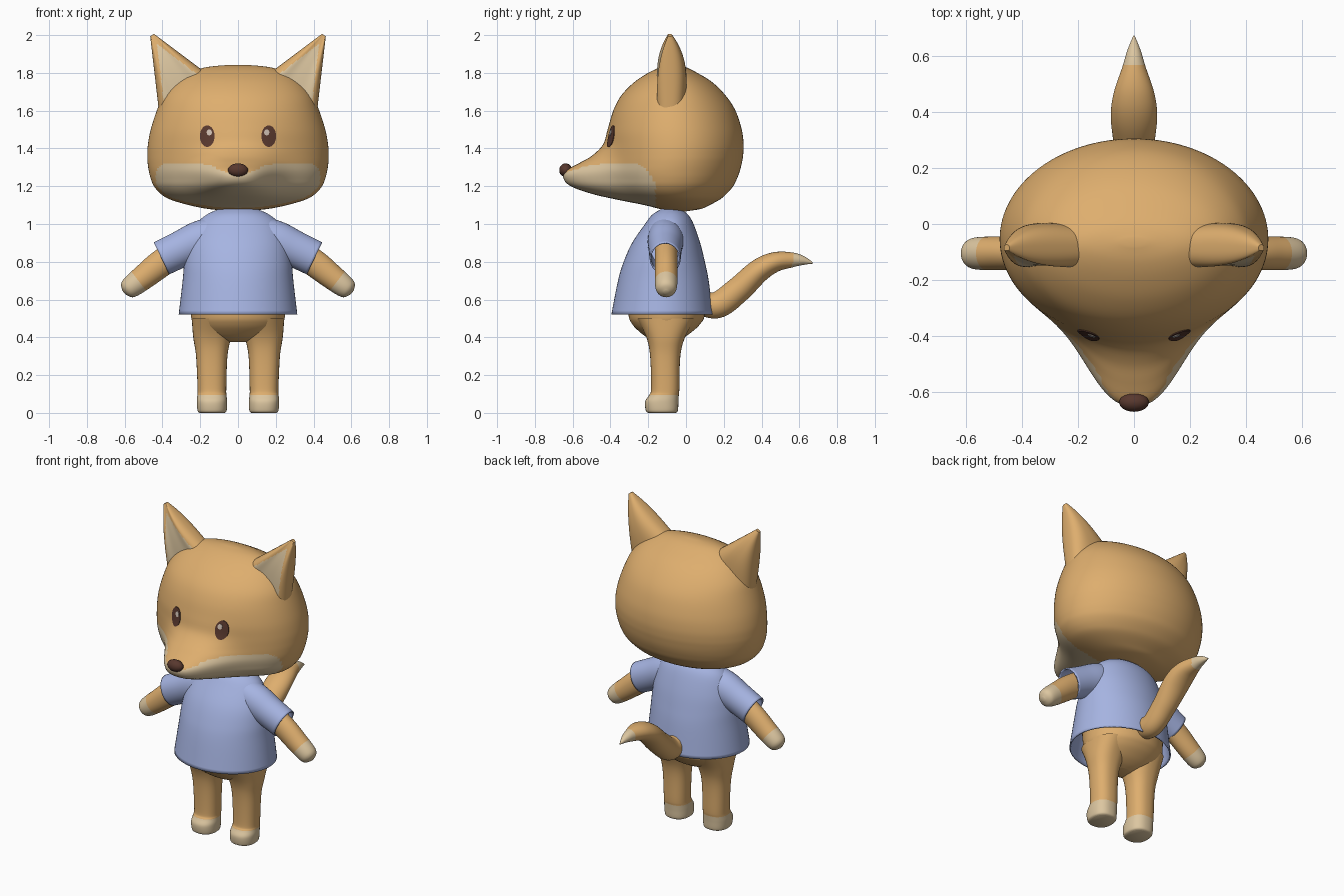
import bpy, bmesh, math
from mathutils import Vector
from mathutils.bvhtree import BVHTree

if "Cube" in bpy.data.objects:
    bpy.data.objects.remove(bpy.data.objects["Cube"])


def material(name, r, g, b):
    m = bpy.data.materials.new(name)
    lin = [((c / 255 + 0.055) / 1.055) ** 2.4 for c in (r, g, b)]
    m.diffuse_color = (*lin, 1)
    m.use_nodes = True
    m.node_tree.nodes["Principled BSDF"].inputs["Base Color"].default_value = m.diffuse_color
    return m


FUR = material("tan fur", 222, 174, 110)
CREAM = material("cream fur", 220, 198, 160)
BLUE = material("blue cloth", 166, 180, 226)
BROWN = material("dark brown", 88, 56, 46)
GLINT = material("eye glint", 205, 190, 178)


def spline(rows, k):
    """Catmull-Rom resampling of rows of numbers, k steps per span."""
    out = []
    for i in range(len(rows) - 1):
        a, b, c, d = (rows[max(i - 1, 0)], rows[i], rows[i + 1],
                      rows[min(i + 2, len(rows) - 1)])
        for j in range(k):
            t = j / k
            out.append([0.5 * (2 * q + (r - p) * t + (2 * p - 5 * q + 4 * r - s) * t * t
                               + (3 * q - p - 3 * r + s) * t ** 3)
                        for p, q, r, s in zip(a, b, c, d)])
    out.append(list(rows[-1]))
    return out


def skin(name, rings, mats, rule=None, caps=(True, True), mirror=False, thick=0):
    """Bridge closed rings of points into one smooth object."""
    bm = bmesh.new()
    vr = [[bm.verts.new(p) for p in ring] for ring in rings]
    n = len(vr[0])
    for a, b in zip(vr, vr[1:]):
        for i in range(n):
            bm.faces.new((a[i], a[(i + 1) % n], b[(i + 1) % n], b[i]))
    if caps[0]:
        bm.faces.new(vr[0])
    if caps[1]:
        bm.faces.new(vr[-1])
    bmesh.ops.recalc_face_normals(bm, faces=bm.faces)
    for f in bm.faces:
        f.smooth = True
        if rule and rule(f.calc_center_median(), f.normal):
            f.material_index = 1
    me = bpy.data.meshes.new(name)
    bm.to_mesh(me)
    bm.free()
    for m in mats:
        me.materials.append(m)
    ob = bpy.data.objects.new(name, me)
    bpy.context.collection.objects.link(ob)
    bpy.context.view_layer.objects.active = ob
    ob.select_set(True)
    bpy.ops.object.shade_smooth_by_angle(angle=math.radians(50))
    ob.select_set(False)
    if thick:
        s = ob.modifiers.new("thickness", "SOLIDIFY")
        s.thickness, s.offset = thick, -1
    if mirror:
        ob.modifiers.new("mirror", "MIRROR").use_mirror_merge = False
    return ob


def angles(n):
    return [2 * math.pi * i / n for i in range(n)]


def spow(v, e):
    return math.copysign(abs(v) ** e, v)


def stack(rows, k, n=64, e=1.0):
    """Horizontal rings from rows of (z, centre x, half width, front y, back y)."""
    return [[(cx + w * spow(math.cos(t), e), (yf + yb) / 2 + (yb - yf) / 2 * spow(math.sin(t), e), z)
             for t in angles(n)] for z, cx, w, yf, yb in spline(rows, k)]


def tube(rows, side, k=6, n=40):
    """Rings along a path of (x, y, z, radius along side, other radius)."""
    pts, side, rings = spline(rows, k), Vector(side), []
    for i, p in enumerate(pts):
        tan = Vector(pts[min(i + 1, len(pts) - 1)][:3]) - Vector(pts[max(i - 1, 0)][:3])
        up = tan.cross(side).normalized()
        rings.append([Vector(p[:3]) + side * p[3] * math.cos(t) + up * p[4] * math.sin(t)
                      for t in angles(n)])
    return rings


# Head: rows of z, half width, back y, brow y, snout y
head_rows = [
    (1.067, .03, .00, -.08, -.08), (1.08, .16, .08, -.14, -.14), (1.10, .26, .125, -.20, -.22),
    (1.13, .36, .18, -.29, -.37), (1.16, .41, .215, -.345, -.50), (1.20, .445, .25, -.385, -.61),
    (1.24, .462, .27, -.40, -.648), (1.28, .472, .285, -.41, -.64), (1.32, .478, .295, -.41, -.57),
    (1.36, .48, .302, -.41, -.50), (1.42, .477, .305, -.41, -.44), (1.5, .462, .295, -.407, -.415),
    (1.6, .43, .262, -.385, -.385), (1.68, .395, .21, -.343, -.343), (1.75, .335, .14, -.275, -.275),
    (1.80, .26, .06, -.20, -.20), (1.83, .17, .0, -.135, -.135), (1.843, .04, -.05, -.08, -.08)]
rings = []
for z, w, yb, yf, ys in spline(head_rows, 5):
    ring = []
    for t in angles(128):
        x, s = w * math.cos(t), math.sin(t)
        y = (yb + yf) / 2 + (yb - yf) / 2 * s
        if s < 0:
            y += (ys - yf) * math.exp(-(abs(x) / .2) ** 2.7) * (-s) ** .5
        ring.append((x, y, z))
    rings.append(ring)


def muzzle(c, nrm):
    back = -.16 - .10 * max(0, (c.z - 1.1) / .22) ** 4
    return c.y < back and c.z < 1.322 - .065 * math.exp(-(c.x / .12) ** 2)


head = skin("head", rings, [FUR, CREAM], muzzle)

# Ears: tapering wedges with a dished cream front
AX, AZ, UX, UZ = .155, .28, .82, -.57
rings = []
for i in range(51):
    t = -.25 + 1.25 * i / 50
    a = .15 - .138 * t
    b = .078 * (1 - max(t, 0) ** 2.5) + .012
    ring = []
    for q in angles(80):
        u = spow(math.cos(q), .8)
        v = spow(math.sin(q), .8)
        if v < 0:
            v *= 1 - .3 * math.exp(-(u / .65) ** 4)
        ring.append((.3 + AX * t + UX * a * u, -.086 + b * v, 1.72 + AZ * t + UZ * a * u))
    rings.append(ring)


def inner_ear(c, nrm):
    dx, dz, det = c.x - .3, c.z - 1.72, AX * UZ - UX * AZ
    t, u = (dx * UZ - UX * dz) / det, (AX * dz - AZ * dx) / det
    return c.y < -.09 and nrm.y < -.2 and t > .0 and abs(u) < .115 - .138 * t


skin("ears", rings, [FUR, CREAM], inner_ear, mirror=True)

# Eyes and glints: thin plates laid on the face
bm = bmesh.new()
bm.from_mesh(head.data)
face = BVHTree.FromBMesh(bm)
bm.free()


def plate(name, cx, cz, rx, rz, mat, lift):
    def ring(s, off):
        out = []
        for t in angles(32):
            x, z = cx + rx * s * math.cos(t), cz + rz * s * math.sin(t)
            hit = face.ray_cast(Vector((x, -2, z)), Vector((0, 1, 0)))[0]
            out.append((x, hit.y + off, z))
        return out
    steps = (.05, .35, .7, 1)
    skin(name, [ring(s, -lift) for s in steps] + [ring(s, .003) for s in steps[::-1]],
         [mat], mirror=True)


plate("eyes", .163, 1.465, .039, .057, BROWN, .004)
plate("eye_glints", .152, 1.485, .014, .016, GLINT, .0065)

# Nose
skin("nose", [[(.053 * math.sin(p) * math.cos(t), -.637 + .034 * math.sin(p) * math.sin(t),
                1.285 + .036 * math.cos(p)) for t in angles(32)]
              for p in [.02 + (math.pi - .04) * i / 16 for i in range(17)]], [BROWN])

# Torso, hidden above the hem
skin("torso", stack([(.375, 0, .05, -.15, -.07), (.39, 0, .13, -.19, -.03), (.42, 0, .19, -.235, .02),
                     (.47, 0, .235, -.285, .075), (.53, 0, .25, -.305, .10), (.7, 0, .25, -.30, .09),
                     (.9, 0, .19, -.20, .02), (1.07, 0, .09, -.12, -.03)], 5), [FUR])

# Legs with cream feet
skin("legs", stack([(0, .137, .066, -.20, -.055), (.012, .137, .077, -.213, -.043),
                    (.06, .138, .08, -.216, -.04), (.095, .138, .077, -.195, -.038),
                    (.13, .138, .076, -.185, -.035), (.3, .139, .083, -.19, -.03),
                    (.4, .137, .1, -.21, -.005), (.5, .13, .115, -.26, .05)], 6, 48, .85),
     [FUR, CREAM], lambda c, nrm: c.z < .096, mirror=True)

# Arms with cream hands
skin("arms", tube([(.2, -.105, .93, .06, .07), (.395, -.105, .80, .06, .073),
                   (.5, -.105, .718, .06, .066), (.565, -.105, .668, .057, .058),
                   (.592, -.105, .648, .043, .044), (.605, -.105, .638, .012, .012)], (0, 1, 0)),
     [FUR, CREAM], lambda c, nrm: (c.x - .53) * .78 - (c.z - .695) * .62 > 0, mirror=True)

# Tail with cream tip
skin("tail", tube([(0, .04, .60, .06, .06), (0, .16, .57, .065, .07), (0, .275, .65, .072, .069),
                   (0, .385, .752, .083, .062), (0, .47, .798, .072, .053), (0, .56, .81, .042, .04),
                   (0, .62, .806, .024, .024), (0, .672, .793, .003, .003)], (1, 0, 0), 8),
     [FUR, CREAM], lambda c, nrm: c.y > .565)

# Shirt body, open at the hem, and sleeves, open at the cuff
skin("shirt", stack([(.522, 0, .314, -.395, .143), (.7, 0, .293, -.36, .12), (.8, 0, .284, -.33, .10),
                     (.9, 0, .265, -.285, .075), (1.0, 0, .22, -.217, .04), (1.05, 0, .165, -.178, .01),
                     (1.08, 0, .10, -.13, -.03)], 6), [BLUE], caps=(False, True), thick=.008)
skin("sleeves", tube([(.08, -.105, .955, .09, .095), (.2, -.108, .912, .095, .105),
                      (.3, -.11, .868, .088, .097), (.405, -.11, .818, .082, .094)], (0, 1, 0)),
     [BLUE], caps=(True, False), mirror=True, thick=.008)
